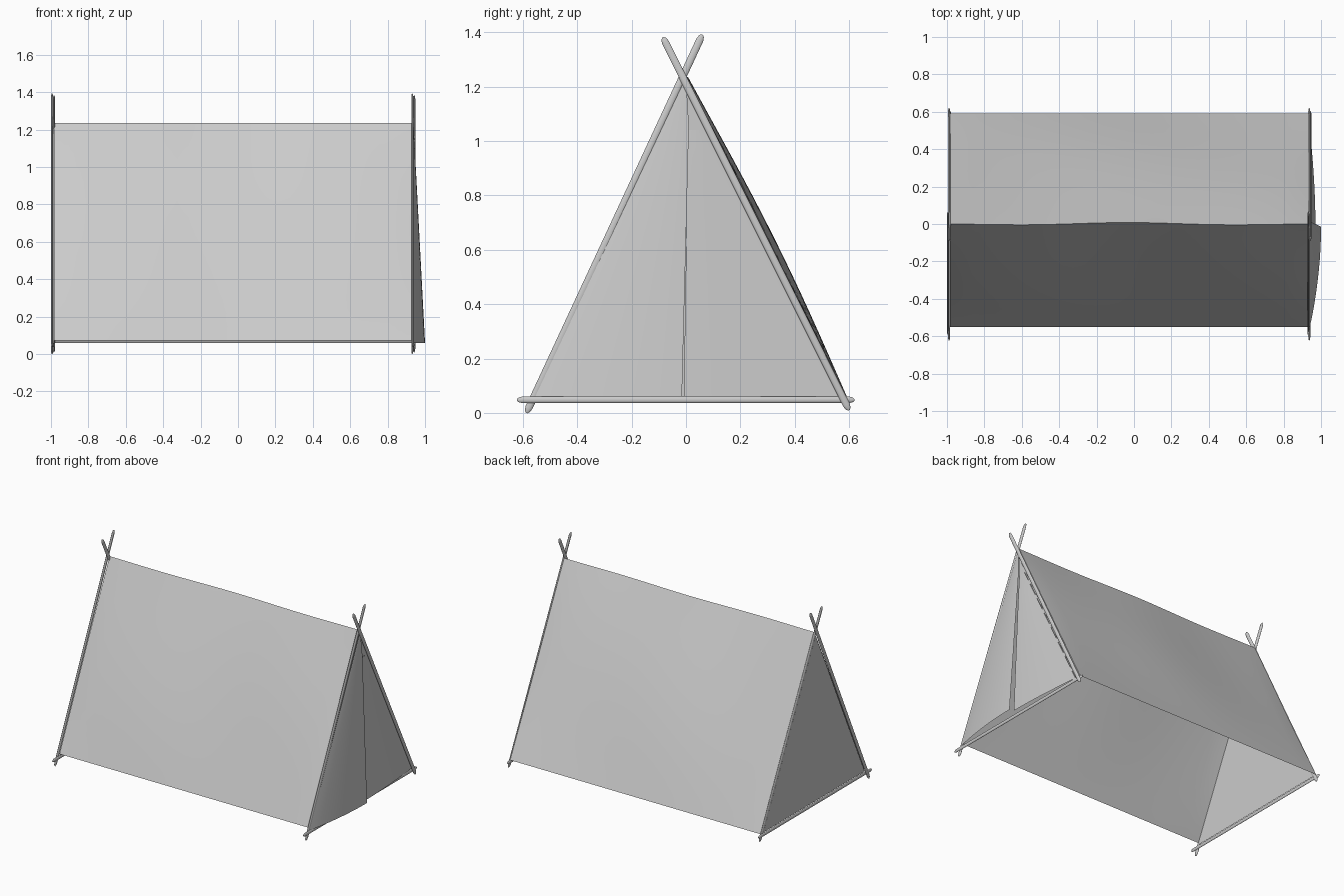
import bpy, bmesh, math
from mathutils import Vector, Matrix

if "Cube" in bpy.data.objects:
    bpy.data.objects.remove(bpy.data.objects["Cube"])

mat = bpy.data.materials.new("plain grey")
mat.use_nodes = True
GREY = (0.6, 0.6, 0.6, 1)
mat.diffuse_color = GREY
mat.node_tree.nodes["Principled BSDF"].inputs["Base Color"].default_value = GREY

APEX, HEM = 1.235, 0.06      # ridge and lower cloth edge heights
BACK, DOOR = -0.985, 0.935   # x of the two cloth ends


def finish(name, bm, angle=40):
    mesh = bpy.data.meshes.new(name)
    bm.to_mesh(mesh)
    bm.free()
    obj = bpy.data.objects.new(name, mesh)
    bpy.context.collection.objects.link(obj)
    mesh.materials.append(mat)
    bpy.ops.object.select_all(action='DESELECT')
    obj.select_set(True)
    bpy.context.view_layer.objects.active = obj
    bpy.ops.object.shade_smooth_by_angle(angle=math.radians(angle))
    return obj


def sheet(name, nu, nv, point, angle=40):
    """Cloth surface from a function of u and v; u cross v faces outward."""
    bm = bmesh.new()
    rows = [[bm.verts.new(point(i / nu, j / nv)) for i in range(nu + 1)]
            for j in range(nv + 1)]
    for a, b in zip(rows, rows[1:]):
        for i in range(nu):
            bm.faces.new((a[i], a[i + 1], b[i + 1], b[i]))
    bmesh.ops.remove_doubles(bm, verts=bm.verts[:], dist=0.0005)
    return finish(name, bm, angle)


def plate(name, points):
    bm = bmesh.new()
    bm.faces.new([bm.verts.new(p) for p in points])
    return finish(name, bm)


def pole(name, x, start, end, radius):
    """Flattened round stick with blunt rounded tips, lying in a plane of constant x."""
    a, b = Vector((x, *start)), Vector((x, *end))
    axis = b - a
    length = axis.length
    side = axis.normalized().cross(Vector((1, 0, 0)))
    tip = radius * 1.6
    rings = [(0, 0.25), (tip * 0.3, 0.7), (tip, 1),
             (length - tip, 1), (length - tip * 0.3, 0.7), (length, 0.25)]
    bm = bmesh.new()
    loops = []
    for d, s in rings:
        centre = a + axis.normalized() * d
        loops.append([bm.verts.new(centre + side * radius * s * math.cos(t)
                                   + Vector((0.006 * s * math.sin(t), 0, 0)))
                      for t in (k * math.tau / 10 for k in range(10))])
    for p, q in zip(loops, loops[1:]):
        for k in range(10):
            bm.faces.new((p[k], p[k - 1], q[k - 1], q[k]))
    bm.faces.new(loops[0])
    bm.faces.new(loops[-1][::-1])
    bmesh.ops.recalc_face_normals(bm, faces=bm.faces[:])
    return finish(name, bm, 50)


# Cloth cover: front slope, over the ridge, down the back slope
def cover(u, v):
    x = BACK + (DOOR - BACK) * u
    s = abs(2 * v - 1)                       # 0 at ridge, 1 at hem
    front = v < 0.5
    y = (-0.55 if front else 0.592) * s
    z = APEX + ((0.073 if front else HEM) - APEX) * s
    sway = math.sin(math.pi * u)
    bulge = 0.017 * math.sin(math.pi * s) * sway ** 0.5 if 0 < u < 1 else 0
    bulge += 0.004 * math.sin(7 * u + 5 * v) * math.sin(math.pi * s)
    y += (-0.9 if front else 0.9) * bulge
    y += 0.008 * math.sin(9 * u + 3.4) * (1 - s) * sway
    return (x, y, z + 0.4 * bulge)


sheet("tent_cover", 32, 32, cover, 80)

# Closed far wall
plate("closed_end_wall", [(BACK, 0, APEX), (BACK, 0.592, HEM), (BACK, -0.55, HEM)][::-1])


# Door end: overlapping flap, bulging outward towards its lower free edge
def outer_flap(u, v):
    edge = -0.555 * (1 - v)
    slit = -0.015 + 0.03 * v if v < 0.85 else 0.0105 * (1 - v) / 0.15
    swell = math.sin(u * math.pi / 2) ** 0.85
    return (DOOR + 0.003 + 0.062 * swell * (1 - v),
            edge + (slit - edge) * u, HEM + (APEX - HEM) * v)


# Second flap, tucked under the first
def inner_flap(u, v):
    outer = 0.55 + (0.055 - 0.55) * v
    inner = -0.008 + 0.015 * v
    swell = math.sin((1 - u) * math.pi / 2)
    return (DOOR + 0.002 + 0.033 * swell * (1 - v) ** 0.8,
            inner + (outer - inner) * u, HEM + (1.04 - HEM) * v)


sheet("door_flap_outer", 12, 20, outer_flap)
sheet("door_flap_inner", 12, 20, inner_flap)
plate("door_border", [(DOOR, 0, APEX), (DOOR, 0, 1.04), (DOOR, 0.055, 1.04),
                      (DOOR, 0.55, HEM), (DOOR, 0.592, HEM)])

# Crossed poles and ground bar at each end
for end, x in (("closed_end", -0.989), ("door_end", 0.937)):
    pole(end + "_pole_a", x - 0.005, (-0.587, 0.0), (0.06, 1.392), 0.0135)
    pole(end + "_pole_b", x + 0.005, (0.6, 0.01), (-0.085, 1.382), 0.0135)
    pole(end + "_ground_bar", x, (-0.622, 0.048), (0.62, 0.048), 0.012)
